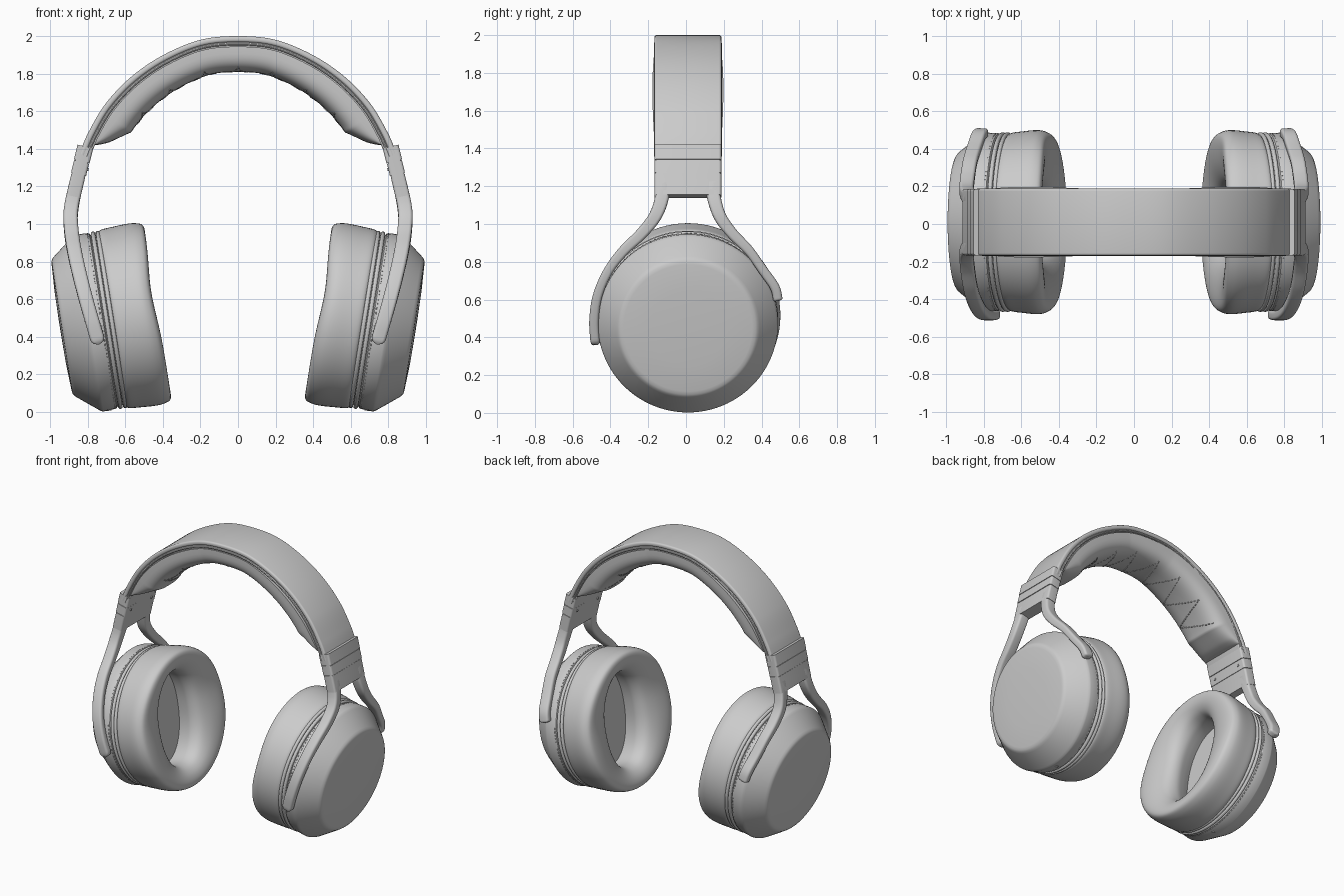
import bpy, bmesh, math
from mathutils import Vector as V, Matrix

if "Cube" in bpy.data.objects:
    bpy.data.objects.remove(bpy.data.objects["Cube"])

YC = 0.01                                   # fore-aft centre of band and cups
TILT = math.radians(9)
PLATE = V((0.938, YC, 0.45))                # centre of the outer cup plate
AXIS = V((math.cos(TILT), 0, -math.sin(TILT)))
UP = V((math.sin(TILT), 0, math.cos(TILT)))
SIDE = V((0, 1, 0))


def finish(name, bm, mirror, angle=35):
    bmesh.ops.recalc_face_normals(bm, faces=bm.faces)
    me = bpy.data.meshes.new(name)
    bm.to_mesh(me)
    bm.free()
    ob = bpy.data.objects.new(name, me)
    bpy.context.collection.objects.link(ob)
    bpy.ops.object.select_all(action='DESELECT')
    ob.select_set(True)
    bpy.context.view_layer.objects.active = ob
    bpy.ops.object.shade_smooth_by_angle(angle=math.radians(angle))
    if mirror:
        ob.modifiers.new("mirror", 'MIRROR').use_mirror_merge = False
    return ob


def skin(name, rings, mirror=False, cap=True, angle=35):
    """Join a row of closed rings into one surface."""
    bm = bmesh.new()
    rows = [[bm.verts.new(p) for p in r] for r in rings]
    n = len(rows[0])
    for a, b in zip(rows, rows[1:]):
        for i in range(n):
            bm.faces.new((a[i], a[(i + 1) % n], b[(i + 1) % n], b[i]))
    if cap:
        bm.faces.new(rows[0])
        bm.faces.new(rows[-1])
    return finish(name, bm, mirror, angle)


def spline(pts, n):
    """Catmull-Rom curve through the points, n samples per span."""
    p = [V(q) for q in pts]
    p = [2 * p[0] - p[1]] + p + [2 * p[-1] - p[-2]]
    out = []
    for a, b, c, d in zip(p, p[1:], p[2:], p[3:]):
        for k in range(n):
            t = k / n
            out.append(0.5 * (2 * b + (c - a) * t + (2 * a - 5 * b + 4 * c - d) * t * t
                              + (3 * b - a - 3 * c + d) * t ** 3))
    return out + [p[-2]]


def frame(path, i, ref):
    t = (path[min(i + 1, len(path) - 1)] - path[max(i - 1, 0)]).normalized()
    w = (ref - t * ref.dot(t)).normalized()
    return w, t.cross(w)


def sweep(name, path, ref, section, mirror=False):
    rings = []
    for i, p in enumerate(path):
        w, d = frame(path, i, ref)
        rings.append([p + w * a + d * b for a, b in section(i / (len(path) - 1))])
    return skin(name, rings, mirror)


def rrect(hw, hh, r, cy=0.0, n=5):
    pts = []
    for q, (sx, sy) in enumerate([(1, 1), (-1, 1), (-1, -1), (1, -1)]):
        for k in range(n):
            a = (q + k / (n - 1)) * math.pi / 2
            pts.append((sx * (hw - r) + r * math.cos(a), cy + sy * (hh - r) + r * math.sin(a)))
    return pts


def cup_point(u, y, z):
    return PLATE + AXIS * u + SIDE * y + UP * z


def lathe(name, profile, n=96):
    rings = [[cup_point(u, r * math.cos(k * math.tau / n), r * math.sin(k * math.tau / n))
              for k in range(n)] for r, u in profile]
    return skin(name, rings, mirror=True, angle=25)


def stitches(name, pts, mirror=False, size=0.005):
    """Every second span of a point row becomes a thread dash."""
    bm = bmesh.new()
    for a, b in zip(pts[::2], pts[1::2]):
        rot = (b - a).to_track_quat('X', 'Z').to_matrix().to_4x4()
        scale = Matrix.Diagonal(((b - a).length, size, size, 1))
        bmesh.ops.create_cube(bm, size=1, matrix=Matrix.Translation((a + b) / 2) @ rot @ scale)
    finish(name, bm, mirror)


# Headband: outer shell, lining, piping
half = [(0.2, 1.98), (0.4, 1.898), (0.57, 1.782), (0.705, 1.64), (0.795, 1.49), (0.845, 1.375)]
band = spline([(-x, YC, z) for x, z in half[::-1]] + [(0, YC, 2.0)]
              + [(x, YC, z) for x, z in half], 16)
sweep("headband_shell", band, SIDE, lambda t: rrect(0.178, 0.016, 0.013, -0.016))
sweep("headband_lining", band, SIDE, lambda t: rrect(0.168, 0.016, 0.006, -0.044))
for s, label in ((-1, "front"), (1, "back")):
    sweep("headband_piping_" + label, band, SIDE,
          lambda t: [(s * 0.17 + 0.01 * math.cos(k * math.pi / 4),
                      -0.042 + 0.008 * math.sin(k * math.pi / 4)) for k in range(8)])

# Padded cushion under the headband
pad = band[10:-10]
EXP = 0.62


def pad_depth(t):
    s = abs(2 * t - 1)
    return 0.004 + (0.13 + 0.012 * s) * min(1, (1 - s) / 0.2) ** 0.8


def pad_half(t):
    return 0.176 + 0.012 * math.sin(math.pi * min(1, (1 - abs(2 * t - 1)) / 0.8))


def pad_section(t):
    out = []
    for k in range(25):
        c, s = math.cos(k * math.pi / 24), max(0, math.sin(k * math.pi / 24))
        out.append((math.copysign(abs(c) ** EXP, c) * pad_half(t), -0.056 - pad_depth(t) * s ** EXP))
    return out


sweep("headband_pad", pad, SIDE, pad_section)

# Zigzag stitching on the pad
zig, zigs, per = [], 14, 24
for k in range(zigs * per + 1):
    t = 0.12 + 0.76 * k / (zigs * per)
    f = (k % per) / per
    y = 0.14 * (1 - 2 * f) * (1 if (k // per) % 2 == 0 else -1)
    pos = t * (len(pad) - 1)
    i = int(pos)
    w, d = frame(pad, i, SIDE)
    depth = pad_depth(t) * (1 - (abs(y) / pad_half(t)) ** (2 / EXP)) ** (EXP / 2)
    zig.append(pad[i].lerp(pad[i + 1], pos - i) + w * y - d * (0.056 + depth))
stitches("pad_stitching", zig)

# Slider blocks below the band ends
ARM = [(1.43, 0.808), (1.25, 0.852), (1.1, 0.885), (1.0, 0.89), (0.85, 0.87), (0.62, 0.815), (0.36, 0.74)]
arm_curve = spline([(x, 0, z) for z, x in ARM], 12)


def arm_x(z):
    for a, b in zip(arm_curve, arm_curve[1:]):
        if a.z >= z >= b.z:
            return a.x + (b.x - a.x) * (a.z - z) / (a.z - b.z)
    return arm_curve[-1].x


for name, z0, z1, th in (("slider_sleeve", 1.412, 1.333, 0.043), ("slider_collar", 1.33, 1.264, 0.041),
                         ("yoke_block", 1.261, 1.147, 0.038)):
    path = [V((arm_x(z0 + (z1 - z0) * k / 6), YC, z0 + (z1 - z0) * k / 6)) for k in range(7)]
    sweep(name, path, SIDE, lambda t: rrect(0.177, th, 0.014), mirror=True)
core = [V((arm_x(z), YC, z)) for z in (1.39, 1.3, 1.2)]
sweep("slider_core", core, SIDE, lambda t: rrect(0.17, 0.036, 0.01), mirror=True)

# Yoke prongs: the front one reaches lower than the back one
PRONG = [(0.136, 1.22), (0.138, 1.14), (0.172, 1.04), (0.24, 0.95), (0.335, 0.855), (0.415, 0.745)]
FRONT_END = [(0.468, 0.62), (0.487, 0.49), (0.48, 0.36)]
BACK_END = [(0.47, 0.665), (0.488, 0.595)]


def prong_section(t):
    e = max(0.0, (t - 0.965) / 0.035)
    k = max(0.12, math.sqrt(max(0, 1 - e * e)))
    th = 0.025 + 0.015 * max(0, 1 - t / 0.6)
    return rrect(0.038 * k, th * (0.5 + 0.5 * k), 0.016 * k)


for s, pts, label in ((-1, PRONG + FRONT_END, "front"), (1, PRONG + BACK_END, "back")):
    path = [V((arm_x(p.z), p.y + YC * min(1, max(0, (p.z - 0.8) / 0.3)), p.z)) for p in
            spline([(0, s * y, z) for y, z in pts], 12)]
    sweep("yoke_prong_" + label, path, V((1, 0, 0)), prong_section, mirror=True)

# Ear cup housing and trim rings
lathe("cup_housing", [(0.05, -0.285), (0.452, -0.285), (0.458, -0.25), (0.462, -0.228), (0.471, -0.222),
                      (0.474, -0.2), (0.477, -0.15), (0.474, -0.14), (0.466, -0.128), (0.38, -0.02),
                      (0.37, -0.009), (0.358, -0.002), (0.34, 0.001), (0.2, 0.008), (0.05, 0.01)])
for name, u, r in (("trim_ring_outer", -0.242, 0.466), ("trim_ring_inner", -0.268, 0.466)):
    prof = [(r - 0.02, u - 0.012)] + [(r + 0.012 * math.sin(k * math.pi / 6), u - 0.012 * math.cos(k * math.pi / 6))
                                      for k in range(7)] + [(r - 0.02, u + 0.012)]
    lathe(name, prof)
stitches("cup_stitching", [cup_point(-0.213, 0.472 * math.cos(k * math.tau / 240), 0.472 * math.sin(k * math.tau / 240))
                           for k in range(240)], mirror=True, size=0.004)

# Ear cushion: round outside blending to an oval opening
profile = spline([(0.9, -0.275, 0), (0.95, -0.295, 0), (0.975, -0.35, 0), (1.0, -0.425, 0), (0.975, -0.475, 0),
                  (0.88, -0.51, 0), (0.65, -0.517, 0), (0.35, -0.5, 0), (0.1, -0.46, 0), (0.0, -0.4, 0),
                  (0.03, -0.34, 0), (0.1, -0.28, 0)], 4)
rings = []
for f, u, _ in profile:
    ring = []
    for k in range(80):
        c, s = math.cos(k * math.tau / 80), math.sin(k * math.tau / 80)
        oy = math.copysign(abs(c) ** 0.9, c) * 0.2
        oz = math.copysign(abs(s) ** 0.9, s) * 0.33
        dip = 0.018 * math.exp(-((s - 0.25) / 0.4) ** 2) * max(0, (-u - 0.42) / 0.1)   # soft hollow mid-face
        ring.append(cup_point(u + dip, oy + (0.49 * c - oy) * f, oz + (0.49 * s - oz) * f))
    rings.append(ring)
skin("ear_cushion", rings, mirror=True, cap=False, angle=60)


# Small screws: cup underside and inner side of the slider collar
def stud(name, pos, direction, r):
    bm = bmesh.new()
    m = Matrix.Translation(pos) @ direction.to_track_quat('Z', 'Y').to_matrix().to_4x4()
    bmesh.ops.create_cone(bm, cap_ends=True, segments=16, radius1=r, radius2=r * 0.8, depth=0.012, matrix=m)
    finish(name, bm, True)


stud("cup_port", cup_point(-0.18, 0, -0.472), -UP, 0.014)
for y, label in ((-0.11, "front"), (0.13, "back")):
    stud("slider_screw_" + label, V((arm_x(1.297) - 0.04, y, 1.29)), V((-1, 0, -0.15)), 0.01)
